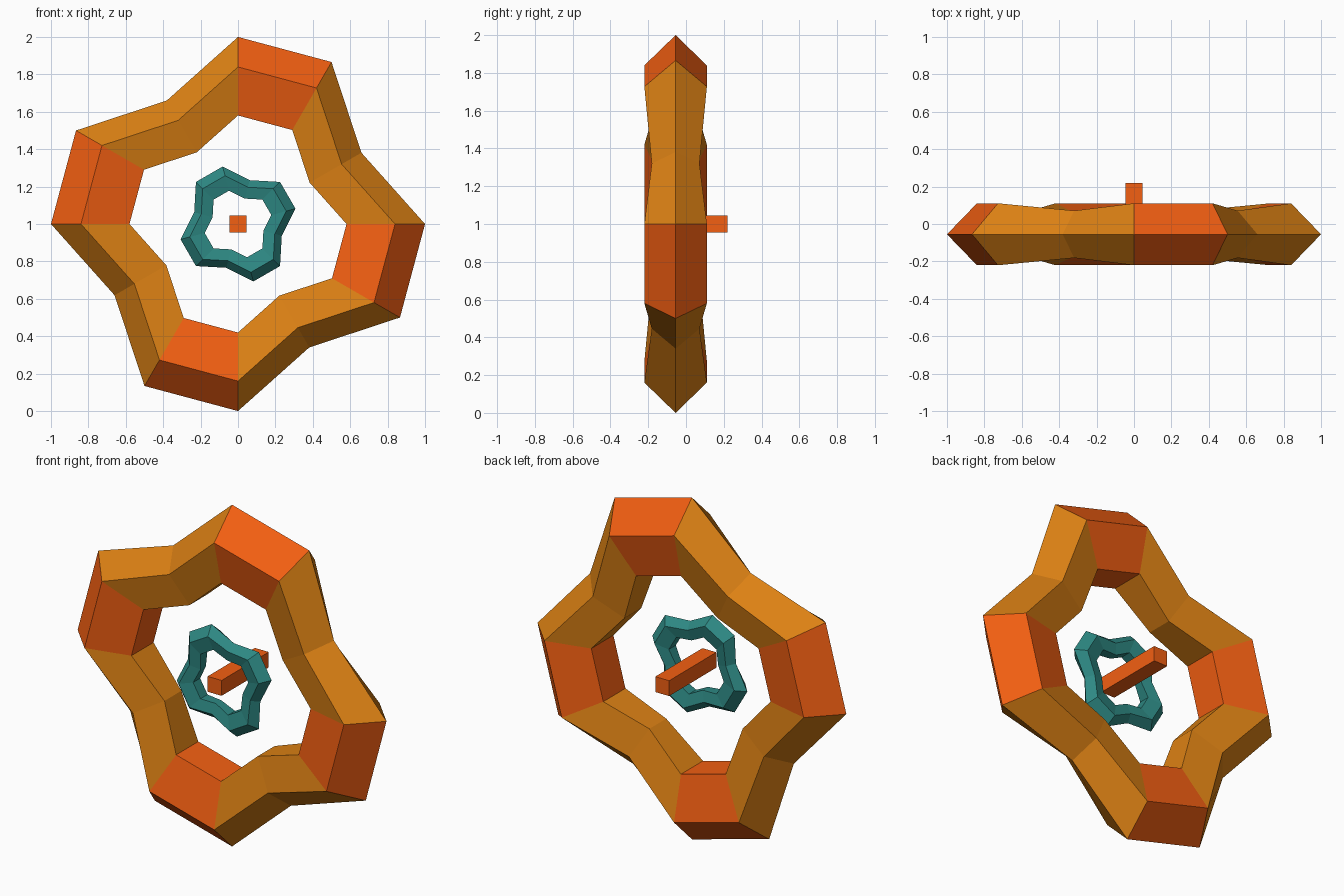
import bpy, bmesh
from math import sin, cos, radians, tau

if "Cube" in bpy.data.objects:
    bpy.data.objects.remove(bpy.data.objects["Cube"])


def material(name, color):
    m = bpy.data.materials.new(name)
    m.diffuse_color = (*color, 1)
    m.use_nodes = True
    m.node_tree.nodes["Principled BSDF"].inputs["Base Color"].default_value = m.diffuse_color
    return m


orange = material("orange", (0.90, 0.115, 0.006))
amber = material("amber", (0.72, 0.22, 0.007))
teal = material("teal", (0.027, 0.25, 0.23))


def lobed_ring(name, scale, turn, y, mats):
    """Twelve-segment, five-sided ring; every third section is pinched inward."""
    bm = bmesh.new()
    sections = []
    for i in range(12):
        k = scale * (0.762 if i % 3 == 1 else 1)
        a = radians(30 * i + turn)
        ring = []
        for j in range(5):
            t = tau * j / 5
            r = k * (0.768 + 0.232 * cos(t))
            ring.append(bm.verts.new((r * cos(a), y + k * 0.174 * sin(t), 1 + r * sin(a))))
        sections.append(ring)
    for i in range(12):
        p, q = sections[i], sections[(i + 1) % 12]
        for j in range(5):
            n = (j + 1) % 5
            f = bm.faces.new((p[j], p[n], q[n], q[j]))
            # the unpinched blocks take the second material
            f.material_index = len(mats) - 1 if i % 3 == 2 else 0
    bmesh.ops.recalc_face_normals(bm, faces=bm.faces)
    mesh = bpy.data.meshes.new(name)
    bm.to_mesh(mesh)
    bm.free()
    for m in mats:
        mesh.materials.append(m)
    obj = bpy.data.objects.new(name, mesh)
    bpy.context.collection.objects.link(obj)
    return obj


# Large outer ring with four orange grips, small turned inner ring
lobed_ring("outer_ring", 1.0, 0, -0.055, [amber, orange])
lobed_ring("inner_ring", 0.318, -45, -0.128, [teal])

# Square axle through the middle
bpy.ops.mesh.primitive_cube_add(size=1, location=(0, 0.002, 1))
axle = bpy.context.object
axle.name = "axle"
axle.scale = (0.09, 0.436, 0.09)
axle.data.materials.append(orange)
